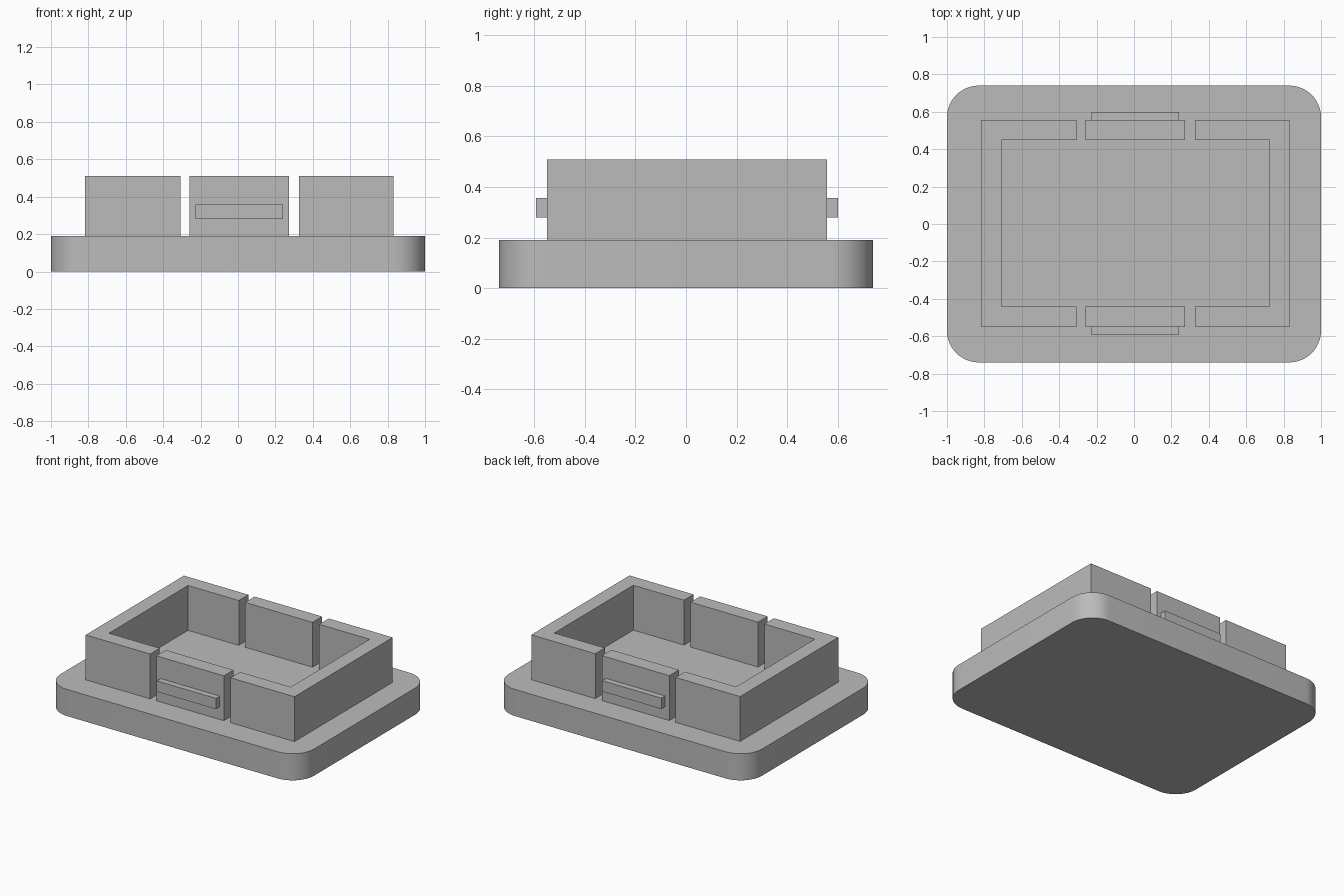
import bpy, bmesh, math

cube = bpy.data.objects.get("Cube")
if cube:
    bpy.data.objects.remove(cube, do_unlink=True)

# Single plain grey
GREY = (0.5, 0.5, 0.5, 1)
grey = bpy.data.materials.new("plain grey")
grey.use_nodes = True
grey.diffuse_color = GREY
grey.node_tree.nodes["Principled BSDF"].inputs["Base Color"].default_value = GREY


def prism(name, outline, z0, z1, smooth=False):
    """Extrude a counter-clockwise xy outline from z0 to z1."""
    bm = bmesh.new()
    face = bm.faces.new([bm.verts.new((x, y, z0)) for x, y in outline])
    top = bmesh.ops.extrude_face_region(bm, geom=[face])["geom"]
    verts = [v for v in top if isinstance(v, bmesh.types.BMVert)]
    bmesh.ops.translate(bm, verts=verts, vec=(0, 0, z1 - z0))
    bmesh.ops.recalc_face_normals(bm, faces=bm.faces)
    mesh = bpy.data.meshes.new(name)
    bm.to_mesh(mesh)
    bm.free()
    mesh.materials.append(grey)
    obj = bpy.data.objects.new(name, mesh)
    bpy.context.collection.objects.link(obj)
    if smooth:
        bpy.ops.object.select_all(action="DESELECT")
        obj.select_set(True)
        bpy.context.view_layer.objects.active = obj
        bpy.ops.object.shade_smooth_by_angle(angle=math.radians(30))
    return obj


def rect(x0, x1, y0, y1):
    return [(x0, y0), (x1, y0), (x1, y1), (x0, y1)]


def arc(cx, cy, r, start, sweep, steps):
    return [(cx + r * math.cos(start + sweep * i / steps),
             cy + r * math.sin(start + sweep * i / steps)) for i in range(steps + 1)]


# Base plate with rounded corners
HALF_X, HALF_Y, RADIUS, BASE_TOP, WALL_TOP = 1.0, 0.74, 0.17, 0.19, 0.51
outline = []
for i, (sx, sy) in enumerate([(1, 1), (-1, 1), (-1, -1), (1, -1)]):
    outline += arc(sx * (HALF_X - RADIUS), sy * (HALF_Y - RADIUS), RADIUS,
                   i * math.pi / 2, math.pi / 2, 12)
prism("base_plate", outline, 0, BASE_TOP, smooth=True)

# Faint round inlay in the floor
prism("floor_disc", arc(0.007, 0.005, 0.393, 0, math.tau, 64)[:-1],
      BASE_TOP - 0.005, BASE_TOP + 0.0005)

# C-shaped end walls: outer end, inner face, slot edge
Y0, Y1, THICK = -0.55, 0.557, 0.108
for name, end, inner, slot in [("right_wall", -0.817, -0.709, -0.308),
                               ("left_wall", 0.831, 0.725, 0.326)]:
    prism(name, [(end, Y0), (slot, Y0), (slot, Y0 + THICK), (inner, Y0 + THICK),
                 (inner, Y1 - THICK), (slot, Y1 - THICK), (slot, Y1), (end, Y1)],
          BASE_TOP, WALL_TOP)

# Middle tabs with a latch ridge on the outside
for side, edge, inward in [("front", Y0, 1), ("back", Y1, -1)]:
    inner, outer = edge + inward * THICK, edge - inward * 0.043
    prism(side + "_tab", rect(-0.259, 0.274, min(edge, inner), max(edge, inner)),
          BASE_TOP, WALL_TOP)
    prism(side + "_latch", rect(-0.226, 0.241, min(edge, outer), max(edge, outer)),
          0.28, 0.357)
